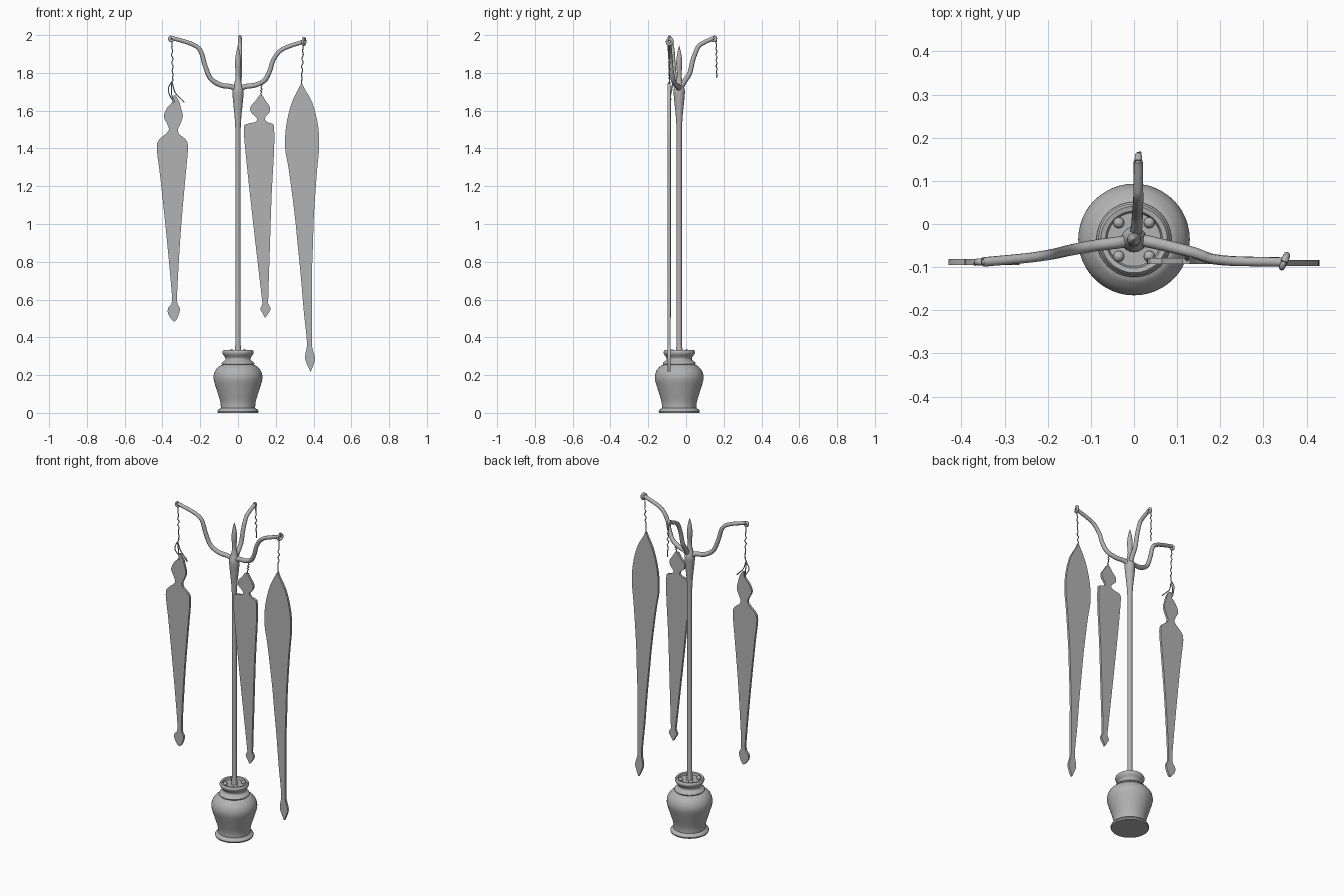
import bpy, bmesh, math
from mathutils import Vector

old = bpy.data.objects.get("Cube")
if old:
    bpy.data.objects.remove(old, do_unlink=True)

grey = bpy.data.materials.new("stone grey")
grey.use_nodes = True
GREY = (0.45, 0.45, 0.45, 1)
grey.diffuse_color = GREY
grey.node_tree.nodes["Principled BSDF"].inputs["Base Color"].default_value = GREY

AXIS_Y = -0.036      # stand axis
HANG_Y = -0.088      # plane of the hanging pieces


def smooth_path(points, steps=5):
    """Catmull-Rom curve through the given points, of any dimension."""
    pts = [Vector(p) for p in points]
    pts = [pts[0]] + pts + [pts[-1]]
    result = []
    for a, b, c, d in zip(pts, pts[1:], pts[2:], pts[3:]):
        for i in range(steps):
            t = i / steps
            result.append(0.5 * (2 * b + (c - a) * t
                                 + (2 * a - 5 * b + 4 * c - d) * t ** 2
                                 + (3 * b - a - 3 * c + d) * t ** 3))
    return result + [pts[-1]]


def add_mesh(name, bm, angle=40):
    bmesh.ops.recalc_face_normals(bm, faces=bm.faces)
    mesh = bpy.data.meshes.new(name)
    bm.to_mesh(mesh)
    bm.free()
    mesh.materials.append(grey)
    obj = bpy.data.objects.new(name, mesh)
    bpy.context.collection.objects.link(obj)
    bpy.ops.object.select_all(action="DESELECT")
    obj.select_set(True)
    bpy.context.view_layer.objects.active = obj
    bpy.ops.object.shade_smooth_by_angle(angle=math.radians(angle))
    return obj


def lathe(name, profile, segments=48):
    """Turn a (radius, height) profile around the stand axis."""
    bm = bmesh.new()
    verts = [bm.verts.new((r, AXIS_Y, z)) for r, z in profile]
    edges = [bm.edges.new(pair) for pair in zip(verts, verts[1:])]
    bmesh.ops.spin(bm, geom=verts + edges, cent=(0, AXIS_Y, 0), axis=(0, 0, 1),
                   angle=math.tau, steps=segments)
    bmesh.ops.remove_doubles(bm, verts=bm.verts, dist=0.0002)
    return add_mesh(name, bm)


def tube(name, points, radius, end_scale=1, sides=3):
    """Round rod along a path, optionally thinning towards its end."""
    curve = bpy.data.curves.new(name + " path", "CURVE")
    curve.dimensions = "3D"
    curve.bevel_depth = radius
    curve.bevel_resolution = sides
    curve.use_fill_caps = True
    spline = curve.splines.new("POLY")
    spline.points.add(len(points) - 1)
    for i, (target, p) in enumerate(zip(spline.points, points)):
        target.co = (*p, 1)
        target.radius = 1 + (end_scale - 1) * i / (len(points) - 1)
    temp = bpy.data.objects.new(name + " path", curve)
    bpy.context.collection.objects.link(temp)
    bpy.context.view_layer.update()
    mesh = bpy.data.meshes.new_from_object(
        temp.evaluated_get(bpy.context.evaluated_depsgraph_get()))
    bpy.data.objects.remove(temp, do_unlink=True)
    bm = bmesh.new()
    bm.from_mesh(mesh)
    bpy.data.meshes.remove(mesh)
    return add_mesh(name, bm, 60)


def curl(name, centre, direction, radius=0.012):
    """Small scroll that ends an arm, rolled in the plane of direction and z."""
    out = Vector(direction).normalized()
    points = []
    for i in range(22):
        a = math.pi / 2 - i * math.tau / 18
        r = radius * (1 - i / 60)
        points.append(Vector(centre) + out * r * math.cos(a)
                      + Vector((0, 0, r * math.sin(a))))
    return tube(name, points, 0.0085, 0.7)


def string(name, start, end):
    """Kinked thread between two points."""
    a, b = Vector(start), Vector(end)
    points = []
    for i in range(25):
        t = i / 24
        sway = 0.004 * math.sin(math.pi * t)
        points.append(a.lerp(b, t) + Vector((math.sin(i * 1.3), math.cos(i * 1.7), 0)) * sway)
    return tube(name, points, 0.003, sides=1)


def pendant(name, rows, y=HANG_Y, thickness=0.014):
    """Flat hanging piece from (height, left edge, right edge) rows."""
    rows = smooth_path(rows, 4)
    outline = [(r[1], r[0]) for r in rows] + [(r[2], r[0]) for r in reversed(rows)]
    bm = bmesh.new()
    face = bm.faces.new([bm.verts.new((x, y - thickness / 2, z)) for x, z in outline])
    extruded = bmesh.ops.extrude_face_region(bm, geom=[face])["geom"]
    bmesh.ops.translate(bm, vec=(0, thickness, 0),
                        verts=[v for v in extruded if isinstance(v, bmesh.types.BMVert)])
    return add_mesh(name, bm, 35)


# Urn base: foot, belly, collar ring, neck and lip
belly = smooth_path([(0.091, 0.025), (0.094, 0.06), (0.112, 0.12), (0.129, 0.18),
                     (0.122, 0.22), (0.1, 0.247), (0.083, 0.255)])
collar = smooth_path([(0.083, 0.255), (0.087, 0.262), (0.081, 0.27), (0.068, 0.28),
                      (0.068, 0.293), (0.08, 0.31), (0.083, 0.322), (0.077, 0.333)])
lathe("urn", [(0, 0), (0.106, 0), (0.109, 0.008), (0.105, 0.017)] + [tuple(p) for p in belly]
      + [tuple(p) for p in collar] + [(0.066, 0.331), (0.062, 0.318), (0, 0.318)])

# Four knobs on the urn plug
for i in range(4):
    a = math.radians(45 + 90 * i)
    bm = bmesh.new()
    bmesh.ops.create_uvsphere(bm, u_segments=12, v_segments=8, radius=0.013)
    bmesh.ops.translate(bm, verts=bm.verts, vec=(
        0.05 * math.cos(a), AXIS_Y + 0.055 * math.sin(a), 0.324))
    add_mesh("urn_knob", bm)

# Pole swelling to the fork, then the leaf-shaped finial
pole = smooth_path([(0.014, 1.5), (0.018, 1.57), (0.028, 1.67), (0.029, 1.71),
                    (0.018, 1.75), (0.012, 1.79), (0.016, 1.85), (0.011, 1.9), (0, 1.945)])
lathe("pole", [(0, 0.31), (0.018, 0.31), (0.016, 0.345), (0.014, 0.36)]
      + [tuple(p) for p in pole], 20)

# Three bent arms
arms = {
    "right_arm": [(0, AXIS_Y, 1.69), (-0.03, -0.042, 1.725), (-0.09, -0.05, 1.735),
                  (-0.145, -0.06, 1.77), (-0.175, -0.067, 1.84), (-0.2, -0.072, 1.92),
                  (-0.25, -0.079, 1.955), (-0.35, HANG_Y, 1.985)],
    "left_arm": [(0, AXIS_Y, 1.69), (0.03, -0.04, 1.725), (0.09, -0.054, 1.735),
                 (0.14, -0.067, 1.76), (0.168, -0.077, 1.81), (0.188, -0.082, 1.87),
                 (0.235, -0.086, 1.925), (0.345, HANG_Y, 1.965)],
    "back_arm": [(0, AXIS_Y, 1.68), (0.003, -0.024, 1.725), (0.006, -0.008, 1.755),
                 (0.008, 0.02, 1.8), (0.009, 0.037, 1.87), (0.01, 0.063, 1.935),
                 (0.01, 0.09, 1.958), (0.01, 0.145, 1.984)],
}
for name, points in arms.items():
    tube(name, smooth_path(points), 0.0145, 0.75)

# Scrolls on the arm tips
curl("right_arm_curl", (-0.352, HANG_Y, 1.979), (-1, 0, 0))
curl("left_arm_curl", (0.348, HANG_Y, 1.965), (0.4, 1, 0), 0.018)
curl("back_arm_curl", (0.01, 0.147, 1.98), (0, 1, 0))

# Threads
string("right_thread", (-0.35, HANG_Y, 1.97), (-0.345, HANG_Y, 1.76))
string("left_thread", (0.345, HANG_Y, 1.95), (0.336, HANG_Y, 1.74))
string("middle_thread", (0.125, -0.07, 1.75), (0.122, -0.084, 1.67))
string("back_thread", (0.01, 0.16, 1.975), (0.012, 0.163, 1.775))
loop = [(-0.345, 1.76), (-0.365, 1.73), (-0.368, 1.7), (-0.35, 1.66), (-0.338, 1.645),
        (-0.352, 1.69), (-0.35, 1.75), (-0.335, 1.7), (-0.31, 1.67), (-0.285, 1.645),
        (-0.3, 1.66)]
tube("thread_bow", smooth_path([(x, HANG_Y + 0.008 * math.sin(9 * i), z)
                                for i, (x, z) in enumerate(loop)]), 0.003, sides=1)

# Flat hanging pieces
pendant("right_pendant", [
    (1.68, -0.342, -0.33), (1.65, -0.345, -0.312), (1.615, -0.375, -0.302),
    (1.57, -0.393, -0.292), (1.53, -0.375, -0.305), (1.5, -0.366, -0.318),
    (1.475, -0.385, -0.31), (1.445, -0.418, -0.275), (1.4, -0.43, -0.265),
    (1.26, -0.413, -0.277), (1, -0.385, -0.3), (0.72, -0.358, -0.318),
    (0.59, -0.35, -0.322), (0.555, -0.37, -0.308), (0.525, -0.37, -0.312),
    (0.495, -0.352, -0.325), (0.485, -0.34, -0.335)])
pendant("middle_pendant", [
    (1.68, 0.112, 0.13), (1.655, 0.095, 0.145), (1.62, 0.066, 0.168),
    (1.59, 0.07, 0.165), (1.56, 0.1, 0.142), (1.54, 0.09, 0.155),
    (1.53, 0.05, 0.183), (1.51, 0.031, 0.191), (1.39, 0.039, 0.191),
    (1.15, 0.064, 0.178), (0.85, 0.098, 0.168), (0.6, 0.127, 0.16),
    (0.575, 0.128, 0.163), (0.55, 0.118, 0.172), (0.525, 0.132, 0.16),
    (0.505, 0.142, 0.145)], -0.086)
pendant("left_pendant", [
    (1.745, 0.336, 0.34), (1.72, 0.322, 0.35), (1.64, 0.284, 0.394),
    (1.52, 0.255, 0.424), (1.4, 0.25, 0.429), (1.28, 0.27, 0.418),
    (1.05, 0.3, 0.402), (0.9, 0.315, 0.397), (0.72, 0.333, 0.391),
    (0.55, 0.347, 0.391), (0.4, 0.363, 0.391), (0.35, 0.364, 0.392),
    (0.3, 0.355, 0.406), (0.27, 0.36, 0.405), (0.23, 0.378, 0.39),
    (0.22, 0.382, 0.386)], -0.09)
